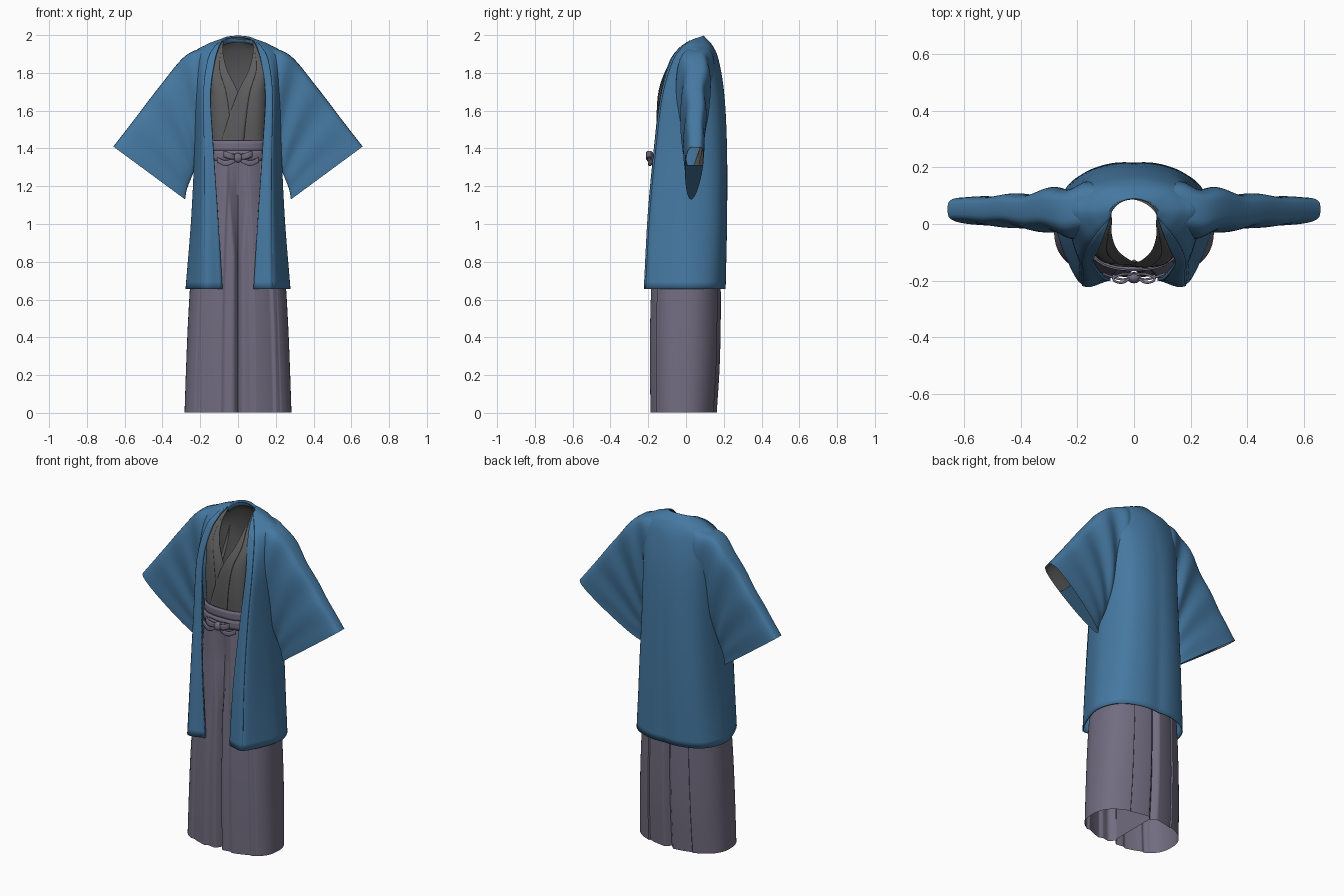
import bpy, math
from mathutils import Vector

if "Cube" in bpy.data.objects:
    bpy.data.objects.remove(bpy.data.objects["Cube"])


def mat(name, rgb):
    m = bpy.data.materials.new(name)
    m.diffuse_color = (*rgb, 1)
    m.use_nodes = True
    m.node_tree.nodes["Principled BSDF"].inputs["Base Color"].default_value = m.diffuse_color
    return m


BLUE = mat("blue_cloth", (0.06, 0.19, 0.36))
PURPLE = mat("purple_cloth", (0.165, 0.15, 0.215))
GREY = mat("grey_cloth", (0.11, 0.11, 0.11))


def spline(pts, t):
    """Point on a Catmull-Rom curve through pts, t from 0 to 1."""
    n = len(pts) - 1
    i = min(int(t * n), n - 1)
    f = t * n - i
    b, c = pts[i], pts[i + 1]
    a = pts[i - 1] if i else 2 * b - c
    d = pts[i + 2] if i + 2 <= n else 2 * c - b
    return 0.5 * (2 * b + (c - a) * f + (2 * a - 5 * b + 4 * c - d) * f * f
                  + (3 * b - a - 3 * c + d) * f ** 3)


def grid(name, fn, nu, nv, material, closed=False, thick=0.0, angle=50):
    """Sheet from fn(u, v); closed joins the u direction into a ring."""
    cols = nu if closed else nu + 1
    verts = [fn(i / nu, j / nv) for j in range(nv + 1) for i in range(cols)]
    faces = [(j * cols + i, j * cols + (i + 1) % cols,
              (j + 1) * cols + (i + 1) % cols, (j + 1) * cols + i)
             for j in range(nv) for i in range(nu)]
    me = bpy.data.meshes.new(name)
    me.from_pydata([tuple(v) for v in verts], [], faces)
    me.materials.append(material)
    ob = bpy.data.objects.new(name, me)
    bpy.context.collection.objects.link(ob)
    if thick:
        s = ob.modifiers.new("cloth", "SOLIDIFY")
        s.thickness, s.offset = thick, 0
    bpy.ops.object.select_all(action="DESELECT")
    ob.select_set(True)
    bpy.context.view_layer.objects.active = ob
    bpy.ops.object.shade_smooth_by_angle(angle=math.radians(angle))
    return ob


def shell(rows, lap=0.0):
    """Garment surface: half rows (front edge to back centre) mirrored to full rows."""
    full = []
    for r in rows:
        h = [Vector(p) for p in r]
        left = [Vector((-p.x, p.y + lap, p.z)) for p in h[:-1]]
        right = [Vector((p.x, p.y - lap, p.z)) for p in h[:-1]]
        full.append(right + [h[-1]] + left[::-1])
    return lambda u, v: spline([spline(r, u) for r in full], v)


def collar(name, surf, width, lift, thick, material):
    """Raised band that follows both front edges of a shell."""
    for side, label in ((0, "left"), (1, "right")):
        def fn(u, v):
            p = surf(abs(side - u * width(v)), v)
            return p + Vector((0, -lift * min(1, v * 6), 0.0))
        grid(f"{name}_{label}", fn, 6, 60, material, thick=thick)


def level(z, *xy):
    return [(x, y, z) for x, y in xy]


# Coat body: rows from neck to hem, each from front edge round to back centre
coat_rows = [
    [(.085, .02, 1.965), (.085, .03, 1.972), (.08, .05, 1.98), (.05, .08, 1.99), (0, .092, 1.994)],
    [(.105, -.03, 1.925), (.14, -.01, 1.935), (.17, .05, 1.945), (.12, .12, 1.94), (0, .14, 1.94)],
    [(.125, -.08, 1.85), (.18, -.055, 1.86), (.235, .05, 1.885), (.165, .135, 1.86), (0, .172, 1.86)],
    level(1.68, (.145, -.125), (.195, -.105), (.23, .04), (.155, .165), (0, .2)),
    level(1.4, (.13, -.158), (.19, -.14), (.228, .03), (.16, .177), (0, .213)),
    level(1.03, (.105, -.185), (.19, -.175), (.245, .02), (.175, .18), (0, .212)),
    level(.655, (.083, -.188), (.195, -.198), (.275, .02), (.185, .175), (0, .203)),
]
coat = shell(coat_rows)


def coat_folds(u, v):
    k = max(0, v - .3)
    return coat(u, v) + Vector((0, math.sin(abs(u - .5) * 44) * .006 * k, 0))


grid("coat_body", coat_folds, 80, 60, BLUE, thick=.006)
collar("coat_collar", coat, lambda v: .07 + .04 * v, .006, .012, BLUE)

# Coat back neck band
neck = [Vector(p) for p in coat_rows[0]]
neck += [Vector((-p.x, p.y, p.z)) for p in neck[-2::-1]]
grid("coat_neck_band", lambda u, v: spline(neck, u) + Vector((0, .012 * v, -.035 * v + .002)),
     30, 3, BLUE, thick=.008)

# Sleeves: flat bags lofted from armhole to slanted cuff
top = [Vector((x, 0, z)) for x, z in ((.14, 1.945), (.275, 1.893), (.41, 1.735), (.54, 1.565), (.66, 1.41))]
low = [Vector((x, 0, z)) for x, z in ((.18, 1.5), (.215, 1.33), (.245, 1.25), (.27, 1.185), (.28, 1.13))]
half = [Vector((w, 0, 0)) for w in (.095, .082, .062, .054, .048)]


def sleeve(sign, inset):
    def fn(u, v):
        t = 1 - abs(2 * u - 1)
        face = -1 if u < .5 else 1
        t = t * t * (3 - 2 * t)
        a, b = spline(top, v), spline(low, v)
        p = a.lerp(b, inset * .06 + t * (1 - .12 * inset))
        w = math.sqrt(max(0, 1 - (1 - 2 * t ** .55) ** 2))
        depth = spline(half, v).x * w * (1 - .25 * inset)
        fold = .012 * math.sin(t * 3 + v * 22) * (1 - v) * w
        return Vector((sign * p.x, .052 - .025 * t + face * depth + fold, p.z))
    return fn


for sign, label in ((1, "left"), (-1, "right")):
    outer = sleeve(sign, 0)
    grid(f"coat_sleeve_{label}", outer, 64, 40, BLUE, closed=True)
    grid(f"inner_sleeve_{label}", sleeve(sign, .25), 64, 30, GREY, closed=True)
    # sewn lower part of the cuff
    grid(f"sleeve_cuff_{label}",
         lambda u, v: outer(.2 + .3 * v, 1).lerp(outer(.8 - .3 * v, 1), u), 6, 16, BLUE)

# Inner robe with crossed front
robe_rows = [
    [(.078, .015, 1.96), (.08, .025, 1.966), (.075, .045, 1.974), (.045, .073, 1.985), (0, .086, 1.988)],
    [(.078, -.045, 1.9), (.115, -.03, 1.91), (.155, .045, 1.925), (.11, .11, 1.92), (0, .13, 1.92)],
    [(.055, -.1, 1.81), (.15, -.085, 1.82), (.205, .045, 1.84), (.15, .135, 1.82), (0, .165, 1.82)],
    [(0, -.138, 1.7), (.13, -.12, 1.7), (.2, .04, 1.7), (.145, .15, 1.7), (0, .185, 1.7)],
    [(-.05, -.143, 1.56), (.12, -.133, 1.56), (.19, .03, 1.56), (.135, .15, 1.56), (0, .185, 1.56)],
    [(-.1, -.132, 1.4), (.11, -.13, 1.4), (.165, .01, 1.4), (.115, .13, 1.4), (0, .155, 1.4)],
]
robe = shell(robe_rows, .004)
grid("inner_robe", robe, 64, 40, GREY)
collar("inner_robe_collar", robe, lambda v: .04 + .03 * v, .002, .004, GREY)

# Pleated trousers: (half width, front y, back y) from waist to hem
waist_to_hem = [Vector(p) for p in ((.165, -.152, .15), (.19, -.165, .165), (.222, -.178, .175),
                                    (.25, -.187, .185), (.265, -.194, .186), (.275, -.195, .18),
                                    (.283, -.192, .165))]


def oval(a, yf, yb, u):
    n = 2.25 if u < .5 else 2.6
    c, s = math.cos(2 * math.pi * u), math.sin(2 * math.pi * u)
    x = a * math.copysign(abs(c) ** (2 / n), c)
    y = (yf + yb) / 2 + (yb - yf) / 2 * math.copysign(abs(s) ** (2 / n), s)
    return x, y


def trousers(u, v):
    a, yf, yb = spline(waist_to_hem, v)
    x, y = oval(a, yf, yb, u)
    q = abs(x) / a
    k = min(1, v * 5)
    if u > .5:
        if q < .8:
            s = (q * 2.5 + .2) % 1
            y += k * .014 * (s if s < .85 else (1 - s) / .15 * .85)
        gap = .3 * max(0, 1 - v * 2.4) + .08
        y += k * .04 * max(0, 1 - q / gap)
    elif q < .5:
        y -= k * .008 * (q * 2)
        y -= k * .03 * max(0, 1 - q / .1)
    return Vector((x, y, 1.42 * (1 - v) + .003))


grid("trousers", trousers, 240, 50, PURPLE, closed=True, angle=60)
grid("trouser_divider", lambda u, v: Vector((0, -.15 + .285 * u, .75 * v + .01)), 4, 4, PURPLE)


# Waist sash: two overlapping bands
def band(z0, z1, grow):
    def fn(u, v):
        x, y = oval(.168 + grow, -.152 - grow, .153 + grow, u)
        return Vector((x, y, z0 + (z1 - z0) * v))
    return fn


grid("sash_upper", band(1.385, 1.442, .005), 80, 3, PURPLE, closed=True, thick=.008)
grid("sash_lower", band(1.335, 1.39, .01), 80, 3, PURPLE, closed=True, thick=.008)


# Sash bow: ribbons swept along short paths
def ribbon(name, pts, wide):
    pts = [Vector(p) for p in pts]
    grid(name, lambda u, v: spline(pts, u) + Vector((0, 0, wide * (v - .5) * (.6 + .4 * min(1, u * 4)))),
         20, 3, PURPLE, thick=.008)


for s, label in ((1, "left"), (-1, "right")):
    ribbon(f"bow_loop_{label}", [(0, -.178, 1.352), (s * .035, -.206, 1.358), (s * .065, -.204, 1.368),
                                 (s * .072, -.19, 1.37), (s * .04, -.178, 1.358), (0, -.178, 1.352)], .034)
    ribbon(f"bow_tail_{label}", [(0, -.185, 1.35), (s * .035, -.196, 1.33), (s * .07, -.19, 1.322),
                                 (s * .11, -.176, 1.34)], .028)
bpy.ops.mesh.primitive_uv_sphere_add(segments=20, ring_count=12, location=(0, -.19, 1.35))
knot = bpy.context.object
knot.name = "bow_knot"
knot.scale = (.024, .02, .026)
knot.data.materials.append(PURPLE)
bpy.ops.object.shade_smooth_by_angle()
